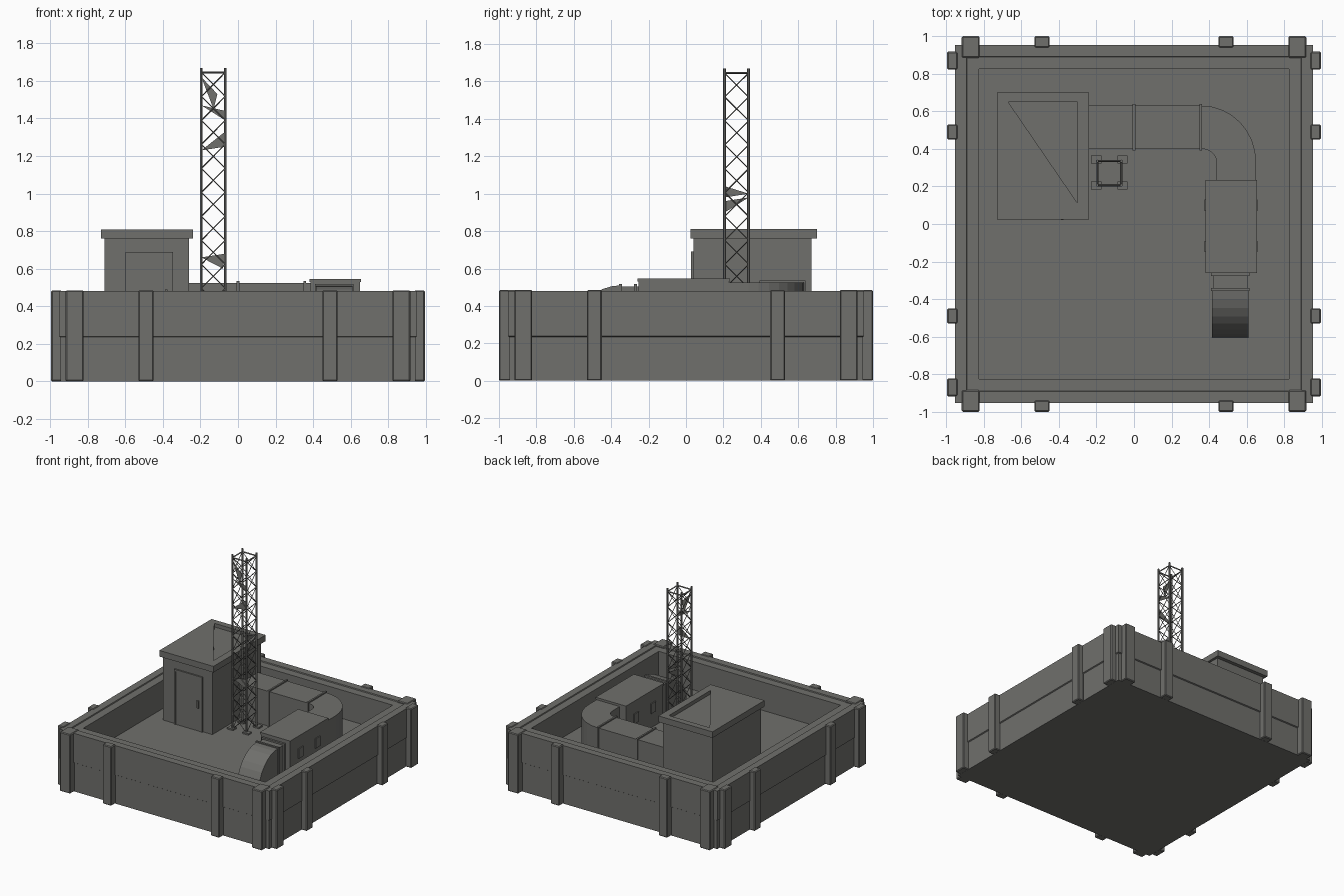
import bpy, bmesh, math
from mathutils import Vector

if "Cube" in bpy.data.objects:
    bpy.data.objects.remove(bpy.data.objects["Cube"], do_unlink=True)

grey = bpy.data.materials.new("concrete grey")
grey.use_nodes = True
GREY = (0.16, 0.16, 0.15, 1)
grey.diffuse_color = GREY
grey.node_tree.nodes["Principled BSDF"].inputs["Base Color"].default_value = GREY

FLOOR = 0.24


def finish(name, bm, bevel=0):
    bmesh.ops.recalc_face_normals(bm, faces=bm.faces)
    mesh = bpy.data.meshes.new(name)
    bm.to_mesh(mesh)
    bm.free()
    mesh.materials.append(grey)
    ob = bpy.data.objects.new(name, mesh)
    bpy.context.collection.objects.link(ob)
    if bevel:
        mod = ob.modifiers.new("bevel", "BEVEL")
        mod.width, mod.segments = bevel, 1
    return ob


def add_box(bm, x0, x1, y0, y1, z0, z1):
    verts = bmesh.ops.create_cube(bm, size=1)["verts"]
    for v in verts:
        v.co = ((x0 + x1) / 2 + v.co.x * (x1 - x0),
                (y0 + y1) / 2 + v.co.y * (y1 - y0),
                (z0 + z1) / 2 + v.co.z * (z1 - z0))


def box(name, *bounds, bevel=0):
    bm = bmesh.new()
    add_box(bm, *bounds)
    return finish(name, bm, bevel)


def prism(name, points, offset):
    """Extrude a flat outline along an offset."""
    bm = bmesh.new()
    face = bm.faces.new([bm.verts.new(p) for p in points])
    out = bmesh.ops.extrude_face_region(bm, geom=[face])["geom"]
    moved = [g for g in out if isinstance(g, bmesh.types.BMVert)]
    bmesh.ops.translate(bm, vec=offset, verts=moved)
    return finish(name, bm)


def add_rod(bm, a, b, radius, sides=4):
    a, b = Vector(a), Vector(b)
    d = b - a
    verts = bmesh.ops.create_cone(bm, cap_ends=True, segments=sides, radius1=radius,
                                  radius2=radius, depth=d.length)["verts"]
    rot = d.to_track_quat("Z", "Y")
    for v in verts:
        v.co = rot @ v.co + (a + b) / 2


# Roof base with parapet, lofted through square rings
bm = bmesh.new()
rings = []
for half, z in ((0.945, 0), (0.945, FLOOR - 0.005), (0.953, FLOOR), (0.953, 0.48), (0.893, 0.48),
                (0.89, 0.472), (0.825, 0.472), (0.825, FLOOR)):
    rings.append([bm.verts.new((sx * half, sy * half, z))
                  for sx, sy in ((-1, -1), (1, -1), (1, 1), (-1, 1))])
for low, high in zip(rings, rings[1:]):
    for i in range(4):
        j = (i + 1) % 4
        bm.faces.new((low[i], low[j], high[j], high[i]))
bm.faces.new(rings[0])
bm.faces.new(rings[-1])
finish("roof_parapet", bm)

# Posts around the parapet
for s, side in ((-1, "minus"), (1, "plus")):
    for t in (-1, 1):
        for name, centre, width, inner in (("corner", 0.87, 0.095, 0.885), ("middle", 0.49, 0.08, 0.94)):
            a, b = t * centre - width / 2, t * centre + width / 2
            lo, hi = sorted((s * inner, s * 1.0))
            box(f"{name}_post_y_{side}", a, b, lo, hi, 0, 0.485, bevel=0.006)
            lo, hi = sorted((s * 0.94, s * 0.995))
            box(f"{name}_post_x_{side}", lo, hi, a, b, 0, 0.485, bevel=0.006)

# Stair hut with door
box("hut_walls", -0.71, -0.26, 0.04, 0.67, FLOOR, 0.77)
hut_roof = box("hut_roof", -0.73, -0.24, 0.025, 0.70, 0.76, 0.81)
cutter = prism("hut_roof_cutter", [(-0.67, 0.65, 0.78), (-0.3, 0.65, 0.78), (-0.3, 0.11, 0.78)],
               (0, 0, 0.1))
cutter.hide_render = True
cutter.hide_viewport = True
cut = hut_roof.modifiers.new("recess", "BOOLEAN")
cut.operation, cut.object, cut.solver = "DIFFERENCE", cutter, "EXACT"
box("hut_door", -0.585, -0.36, 0.032, 0.05, FLOOR, 0.675)
bm = bmesh.new()
add_box(bm, -0.60, -0.585, 0.028, 0.05, FLOOR, 0.69)
add_box(bm, -0.36, -0.345, 0.028, 0.05, FLOOR, 0.69)
add_box(bm, -0.585, -0.36, 0.028, 0.05, 0.675, 0.69)
finish("door_frame", bm)
box("door_handle", -0.39, -0.375, 0.02, 0.035, 0.43, 0.49)

# Duct run behind the mast
box("duct_run", -0.27, 0.36, 0.40, 0.63, FLOOR, 0.525)
for x in (0.0, 0.355):
    box("duct_flange", x - 0.007, x + 0.007, 0.392, 0.638, FLOOR, 0.535)

# Curved duct elbow
steps = 8
arc = [math.radians(90 * i / steps) for i in range(steps + 1)]
outer = [(0.36 + 0.29 * math.sin(a), 0.33 + 0.30 * math.cos(a), FLOOR) for a in arc]
inner = [(0.36 + 0.08 * math.sin(a), 0.33 + 0.07 * math.cos(a), FLOOR) for a in reversed(arc)]
prism("duct_elbow", outer + inner, (0, 0, 0.285))
box("duct_neck", 0.44, 0.65, 0.2, 0.335, FLOOR, 0.525)

# Air handling unit
box("air_unit", 0.385, 0.65, -0.255, 0.23, FLOOR, 0.535)
box("air_unit_lid", 0.38, 0.655, -0.26, 0.235, 0.53, 0.546)
for x in (0.38, 0.65):
    for y in (-0.12, 0.1):
        box("unit_hatch", x - 0.004, x + 0.008, y - 0.03, y + 0.03, 0.36, 0.44)
box("hood_neck", 0.42, 0.605, -0.36, -0.25, FLOOR, 0.505)
for y in (-0.27, -0.35):
    box("hood_flange", 0.41, 0.615, y - 0.008, y + 0.008, FLOOR, 0.518)

# Curved intake hood
curve = [(0.415, -0.35 - 0.255 * math.sin(a), FLOOR + 0.27 * math.cos(a)) for a in arc]
prism("intake_hood", curve + [(0.415, -0.35, FLOOR)], (0.195, 0, 0))

# Lattice mast: legs, feet, braces
X0, X1, Y0, Y1, TOP = -0.195, -0.068, 0.207, 0.335, 1.67
corners = [(X0, Y0), (X1, Y0), (X1, Y1), (X0, Y1)]
legs, feet, braces = bmesh.new(), bmesh.new(), bmesh.new()
panels = 11
step = (1.645 - FLOOR) / panels
for i, (x, y) in enumerate(corners):
    add_rod(legs, (x, y, FLOOR), (x, y, TOP), 0.008, 6)
    fx, fy = (-0.006 if x == X0 else 0.006), (-0.002 if y == Y0 else 0.008)
    add_box(feet, x + fx - 0.027, x + fx + 0.027, y + fy - 0.022, y + fy + 0.022, FLOOR, FLOOR + 0.012)
    nx, ny = corners[(i + 1) % 4]
    add_rod(braces, (x, y, 1.645), (nx, ny, 1.645), 0.006)
    for k in range(panels):
        low, high = FLOOR + k * step, FLOOR + (k + 1) * step
        add_rod(braces, (x, y, low), (nx, ny, high), 0.003)
        add_rod(braces, (nx, ny, low), (x, y, high), 0.003)
finish("mast_legs", legs)
finish("mast_feet", feet)
finish("mast_braces", braces)

# Thin gusset plates in the mast
for outline in ([(X0, 1.62), (-0.11, 1.53), (-0.13, 1.45)],
                [(X0, 1.47), (X1, 1.44), (X1, 1.39)],
                [(X0, 1.23), (X1, 1.33), (X1, 1.25)],
                [(X0, 0.66), (X1, 0.68), (-0.08, 0.60)]):
    prism("front_gusset", [(x, Y0, z) for x, z in outline], (0, 0.003, 0))
for outline in ([(Y0, 1.04), (Y1, 1.0), (Y0, 0.98)], [(Y0, 0.96), (Y1, 0.98), (Y0, 0.90)]):
    prism("side_gusset", [(X1, y, z) for y, z in outline], (-0.003, 0, 0))
